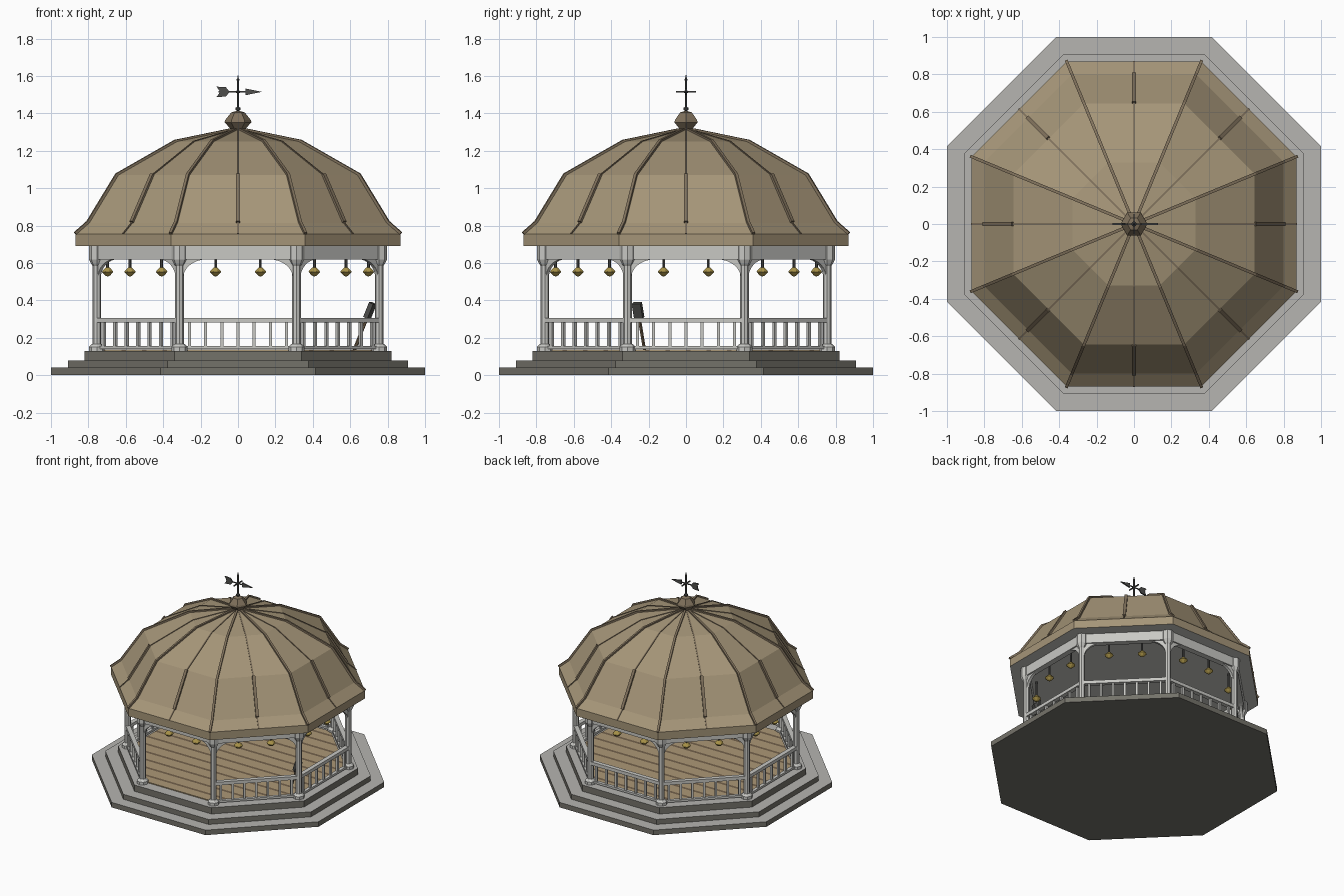
import bpy, bmesh, math
from mathutils import Matrix, Vector

if "Cube" in bpy.data.objects:
    bpy.data.objects.remove(bpy.data.objects["Cube"])

C8 = math.cos(math.pi / 8)


def mat(name, r, g, b):
    m = bpy.data.materials.new(name)
    lin = [((c / 255 + 0.055) / 1.055) ** 2.4 for c in (r, g, b)]
    m.diffuse_color = (*lin, 1)
    m.use_nodes = True
    m.node_tree.nodes["Principled BSDF"].inputs["Base Color"].default_value = m.diffuse_color
    return m


WHITE = mat("white paint", 200, 200, 196)
TREAD = mat("light stone", 182, 181, 177)
RISER = mat("dark stone", 116, 114, 106)
ROOF = mat("tan roofing", 165, 149, 120)
TRIM = mat("brown roof trim", 128, 113, 92)
PLANK = mat("floor wood", 172, 152, 118)
GAP = mat("dark floor wood", 116, 98, 76)
BRASS = mat("brass", 168, 146, 72)
IRON = mat("dark iron", 78, 78, 76)


def finish(name, bm, *mats, rule=None):
    bmesh.ops.recalc_face_normals(bm, faces=bm.faces)
    bm.normal_update()
    if rule:
        for f in bm.faces:
            f.material_index = rule(f)
    me = bpy.data.meshes.new(name)
    bm.to_mesh(me)
    bm.free()
    for m in mats:
        me.materials.append(m)
    ob = bpy.data.objects.new(name, me)
    bpy.context.collection.objects.link(ob)
    return ob


def lathe(bm, profile, n=8, M=Matrix(), phase=None):
    """Revolve (radius, z) points with n sides; closed by end caps."""
    phase = math.pi / n if phase is None else phase
    rings = []
    for r, z in profile:
        if r == 0:
            rings.append([bm.verts.new(M @ Vector((0, 0, z)))])
        else:
            rings.append([bm.verts.new(M @ Vector((r * math.cos(phase + i * math.tau / n),
                          r * math.sin(phase + i * math.tau / n), z))) for i in range(n)])
    for a, b in zip(rings, rings[1:]):
        for i in range(n):
            j = (i + 1) % n
            if len(b) == 1:
                bm.faces.new((a[i], a[j], b[0]))
            elif len(a) == 1:
                bm.faces.new((a[0], b[j], b[i]))
            else:
                bm.faces.new((a[i], a[j], b[j], b[i]))
    for ring in (rings[0], rings[-1]):
        if len(ring) > 1:
            bm.faces.new(ring)


def box(bm, size, at, M=Matrix()):
    bmesh.ops.create_cube(bm, size=1, matrix=M @ Matrix.Translation(at) @ Matrix.Diagonal((*size, 1)))


def plate(bm, pts, y, t, M=Matrix()):
    """Extrude an (x, z) outline through thickness t around y."""
    lo = [bm.verts.new(M @ Vector((x, y - t / 2, z))) for x, z in pts]
    hi = [bm.verts.new(M @ Vector((x, y + t / 2, z))) for x, z in pts]
    bm.faces.new(lo)
    bm.faces.new(hi)
    for i in range(len(pts)):
        j = (i + 1) % len(pts)
        bm.faces.new((lo[i], lo[j], hi[j], hi[i]))


def turn(deg):
    return Matrix.Rotation(math.radians(deg), 4, 'Z')


def octagon(profile):
    return [(a / C8, z) for a, z in profile]


SIDES = [turn(45 * k) for k in range(8)]          # side 0 is the front entrance
CORNERS = [turn(22.5 + 45 * k) for k in range(8)]

# Stepped base: light treads, dark risers
for name, a, z0, z1 in (("lower_step", 1.0, 0, 0.04), ("middle_step", 0.908, 0.04, 0.08),
                        ("platform", 0.82, 0.08, 0.13)):
    bm = bmesh.new()
    lathe(bm, octagon([(a, z0), (a, z1)]))
    finish(name, bm, RISER, TREAD, rule=lambda f: int(f.normal.z > 0.5))

# Plank floor with dark joints
bm = bmesh.new()
lathe(bm, octagon([(0.735, 0.128), (0.735, 0.137)]))
PITCH, JOINT = 0.11, 0.024
for i in range(-7, 8):
    for y in (i * PITCH, i * PITCH + JOINT):
        bmesh.ops.bisect_plane(bm, geom=bm.verts[:] + bm.edges[:] + bm.faces[:],
                               plane_co=(0, y, 0), plane_no=(0, 1, 0))
finish("plank_floor", bm, PLANK, GAP,
       rule=lambda f: int(f.calc_center_median().y % PITCH < JOINT))

# Corner posts with foot, shaft and capital
bm = bmesh.new()
for M in CORNERS:
    P = M @ Matrix.Translation((0.817, 0, 0))
    lathe(bm, [(0.042, 0.128), (0.042, 0.152), (0.03, 0.165), (0.023, 0.168), (0.023, 0.585),
               (0.03, 0.595), (0.042, 0.62), (0.042, 0.69)], 8, P)
finish("posts", bm, WHITE)

# Beams and curved brackets between the posts
bm = bmesh.new()
br = bmesh.new()
for M in SIDES:
    box(bm, (0.63, 0.045, 0.075), (0, -0.755, 0.655), M)
    for s in (-1, 1):
        arc = [(-0.165 - 0.13 * math.cos(t * math.pi / 16), 0.515 + 0.105 * math.sin(t * math.pi / 16))
               for t in range(9)]
        pts = [(s * x, z) for x, z in [(-0.31, 0.515)] + arc + [(-0.165, 0.63), (-0.31, 0.63)]]
        plate(br, pts, -0.755, 0.022, M)
finish("beams", bm, WHITE)
finish("brackets", br, WHITE)

# Railings on every side but the entrance
bm = bmesh.new()
bl = bmesh.new()
for M in SIDES[1:]:
    box(bm, (0.6, 0.034, 0.026), (0, -0.755, 0.294), M)
    box(bm, (0.6, 0.026, 0.016), (0, -0.755, 0.148), M)
    for k in range(-3, 4):
        box(bl, (0.016, 0.016, 0.14), (k * 0.0865, -0.755, 0.215), M)
finish("rails", bm, WHITE)
finish("balusters", bl, WHITE)

# Hanging lamps, two per side
bm = bmesh.new()
st = bmesh.new()
for M in SIDES:
    for x in (-0.12, 0.12):
        P = M @ Matrix.Translation((x, -0.697, 0))
        lathe(bm, [(0, 0.527), (0.014, 0.533), (0.033, 0.552), (0.03, 0.558), (0.012, 0.575), (0, 0.58)], 8, P)
        lathe(st, [(0.008, 0.572), (0.008, 0.692)], 6, P)
finish("lamps", bm, BRASS)
finish("lamp_stems", st, IRON)

# Domed roof with fascia and flat ceiling
SLOPE = [(0.868, 0.755), (0.80, 0.815), (0.645, 1.07), (0.33, 1.25), (0.03, 1.312)]
bm = bmesh.new()
lathe(bm, octagon([(0.868, 0.692)] + SLOPE + [(0, 1.315)]))
finish("roof", bm, ROOF, WHITE, rule=lambda f: int(f.normal.z < -0.9))


# Roof ribs: along corners and along the middle of each face
def strip(bm, pts, w, h, M):
    rows = []
    for r, z in pts:
        rows.append([bm.verts.new(M @ Vector(p)) for p in
                     ((r - h, -w / 2, z - h), (r - h, w / 2, z - h),
                      (r + h * 0.7, w / 2, z + h * 0.7), (r + h * 0.7, -w / 2, z + h * 0.7))])
    for a, b in zip(rows, rows[1:]):
        for i in range(4):
            j = (i + 1) % 4
            bm.faces.new((a[i], a[j], b[j], b[i]))
    bm.faces.new(rows[0])
    bm.faces.new(rows[-1])


bm = bmesh.new()
for M in CORNERS:
    strip(bm, octagon(SLOPE), 0.016, 0.012, M)
for M in SIDES:
    strip(bm, SLOPE, 0.009, 0.005, M)
    strip(bm, SLOPE[1:3], 0.022, 0.013, M)
finish("roof_ribs", bm, TRIM)

# Faceted finial
bm = bmesh.new()
lathe(bm, [(0.035, 1.30), (0.04, 1.318), (0.072, 1.352), (0.068, 1.365), (0.036, 1.405), (0, 1.415)], 6, phase=0)
finish("finial", bm, TRIM)

# Weather vane: rod, knobs, arrow and cross arms
bm = bmesh.new()
lathe(bm, [(0.006, 1.40), (0.006, 1.58), (0, 1.612)], 6)
for z, r in ((1.424, 0.014), (1.515, 0.011), (1.58, 0.008)):
    lathe(bm, [(0, z - r), (r, z - r * 0.4), (r, z + r * 0.4), (0, z + r)], 8)
box(bm, (0.19, 0.007, 0.007), (-0.01, 0, 1.515))
box(bm, (0.008, 0.105, 0.008), (0, 0, 1.515))
plate(bm, [(0.04, 1.497), (0.128, 1.515), (0.04, 1.533)], 0, 0.009)
plate(bm, [(-0.115, 1.543), (-0.065, 1.54), (-0.045, 1.515), (-0.065, 1.49),
           (-0.115, 1.487), (-0.095, 1.515)], 0, 0.009)
finish("weather_vane", bm, IRON)

# Upturned broom leaning on a post
foot, top = Vector((0.622, -0.222, 0.137)), Vector((0.715, -0.275, 0.385))
d = top - foot
L = Matrix.Translation(foot) @ turn(-22.5) @ Matrix.Rotation(math.atan2(d.xy.length, d.z), 4, 'Y')
bm = bmesh.new()
lathe(bm, [(0.009, 0), (0.009, 0.2)], 6, L)
finish("broom_handle", bm, GAP)
bm = bmesh.new()
box(bm, (0.026, 0.05, 0.085), (0, 0, d.length - 0.0425), L)
finish("broom_head", bm, IRON)
